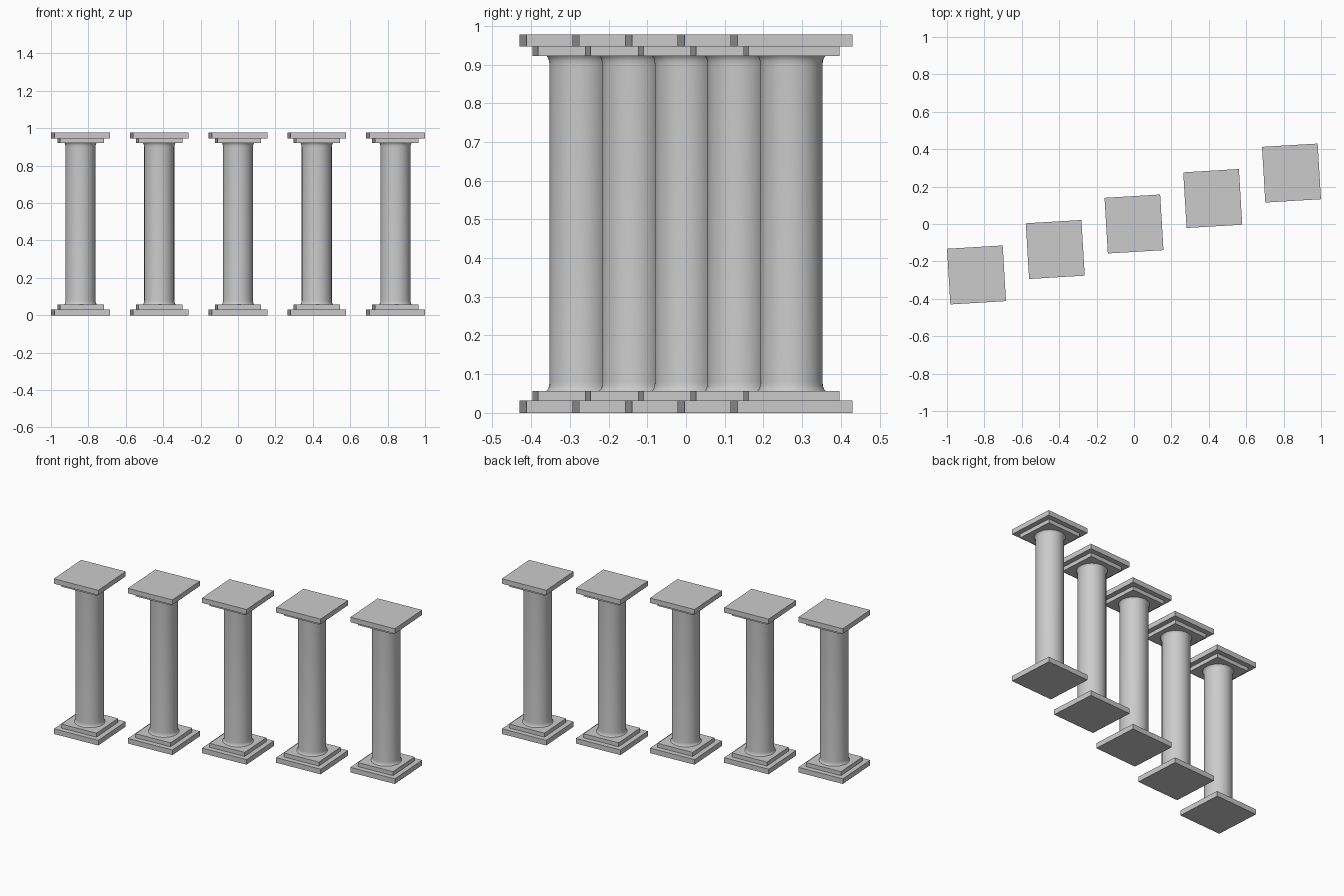
import bpy
import bmesh
import math
from mathutils import Matrix, Vector

cube = bpy.data.objects.get("Cube")
if cube:
    bpy.data.objects.remove(cube, do_unlink=True)

stone = bpy.data.materials.new("grey_stone")
stone.use_nodes = True
COLOUR = (0.6, 0.6, 0.6, 1)
stone.diffuse_color = COLOUR
stone.node_tree.nodes["Principled BSDF"].inputs["Base Color"].default_value = COLOUR

COUNT = 5
SIDES = 32
TURN = math.radians(3.4)
HEIGHT = 0.977
SPACING = Vector((0.421, 0.1362, 0))


def add_part(name, bm, place):
    mesh = bpy.data.meshes.new(name)
    bmesh.ops.recalc_face_normals(bm, faces=bm.faces)
    bm.to_mesh(mesh)
    bm.free()
    mesh.materials.append(stone)
    obj = bpy.data.objects.new(name, mesh)
    obj.matrix_world = place
    bpy.context.collection.objects.link(obj)
    return obj


def slab(name, width, bottom, top, place):
    bm = bmesh.new()
    bmesh.ops.create_cube(bm, size=1)
    bmesh.ops.scale(bm, vec=(width, width, top - bottom), verts=bm.verts)
    bmesh.ops.translate(bm, vec=(0, 0, (top + bottom) / 2), verts=bm.verts)
    add_part(name, bm, place)


def shaft(name, place):
    # Straight shaft with a small flare at both ends
    flare = [(0.088, 0.057), (0.084, 0.062), (0.0815, 0.069), (0.0805, 0.08)]
    profile = flare + [(r, HEIGHT + 0.002 - z) for r, z in reversed(flare)]
    bm = bmesh.new()
    rings = []
    for r, z in profile:
        angles = [math.tau * i / SIDES for i in range(SIDES)]
        rings.append([bm.verts.new((r * math.cos(a), r * math.sin(a), z)) for a in angles])
    for low, high in zip(rings, rings[1:]):
        for i in range(SIDES):
            j = (i + 1) % SIDES
            bm.faces.new((low[i], low[j], high[j], high[i]))
    bm.faces.new(rings[0])
    bm.faces.new(rings[-1])
    obj = add_part(name, bm, place)
    bpy.ops.object.select_all(action="DESELECT")
    obj.select_set(True)
    bpy.context.view_layer.objects.active = obj
    bpy.ops.object.shade_smooth_by_angle(angle=math.radians(40))


# Diagonal row of slightly turned columns
for n in range(COUNT):
    place = Matrix.Translation(SPACING * (n - (COUNT - 1) / 2)) @ Matrix.Rotation(TURN, 4, "Z")
    tag = f"_{n + 1}"
    slab("base_plinth" + tag, 0.298, 0, 0.032, place)
    slab("base_step" + tag, 0.235, 0.032, 0.057, place)
    shaft("column_shaft" + tag, place)
    slab("capital_step" + tag, 0.235, 0.922, 0.946, place)
    slab("capital_slab" + tag, 0.298, 0.946, HEIGHT, place)
